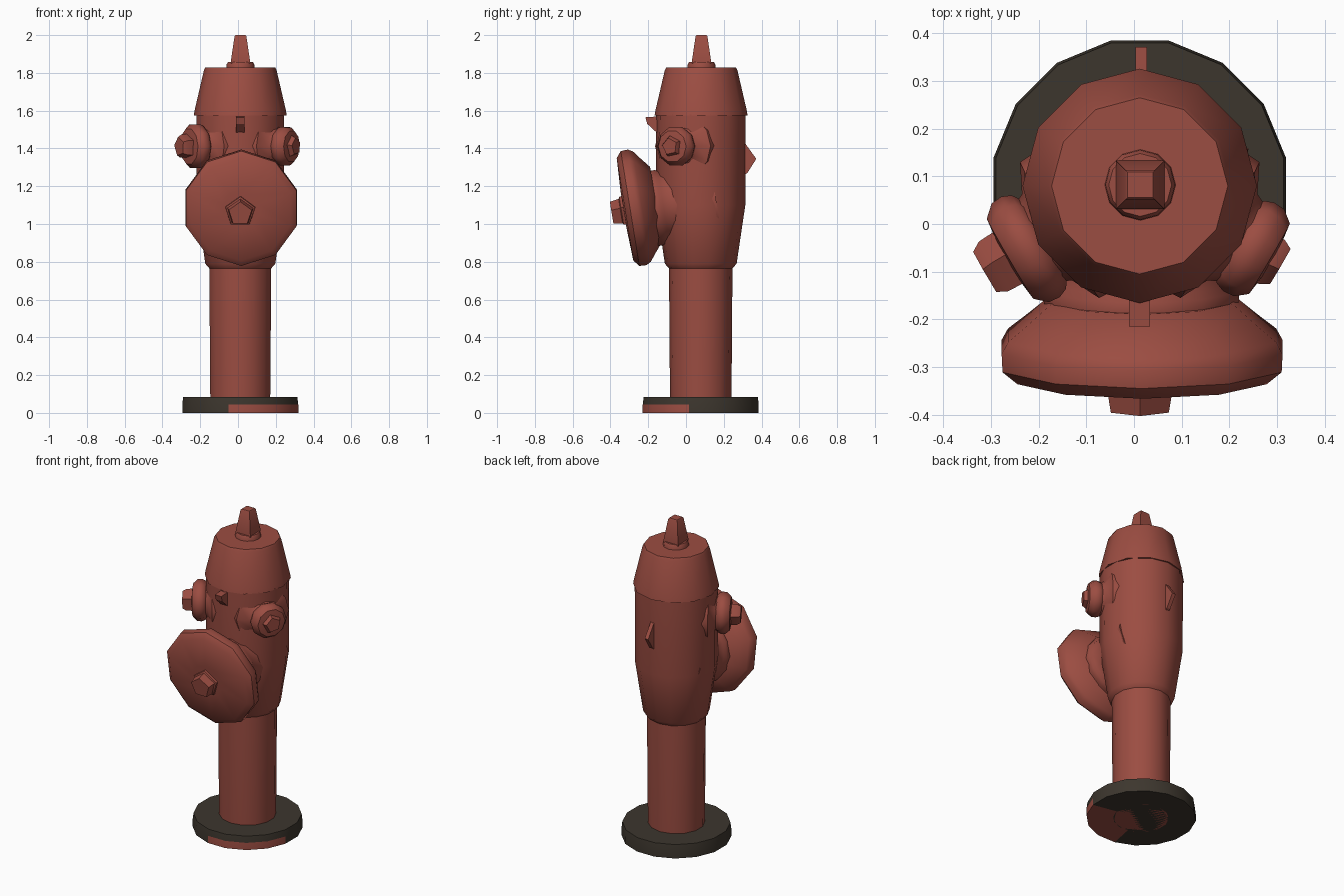
import bpy, bmesh, math
from mathutils import Vector, Matrix

if "Cube" in bpy.data.objects:
    bpy.data.objects.remove(bpy.data.objects["Cube"])

def material(name, rgb):
    m = bpy.data.materials.new(name)
    m.diffuse_color = (*rgb, 1)
    m.use_nodes = True
    m.node_tree.nodes["Principled BSDF"].inputs["Base Color"].default_value = m.diffuse_color
    return m

RED = material("brick_red", (0.33, 0.074, 0.054))
DARK = material("dark_brown", (0.046, 0.037, 0.027))

def finish(name, bm, mats, angle):
    bmesh.ops.remove_doubles(bm, verts=bm.verts, dist=1e-5)
    bmesh.ops.recalc_face_normals(bm, faces=bm.faces)
    me = bpy.data.meshes.new(name)
    bm.to_mesh(me)
    bm.free()
    for m in mats:
        me.materials.append(m)
    me.shade_smooth()
    me.set_sharp_from_angle(angle=math.radians(angle))
    ob = bpy.data.objects.new(name, me)
    bpy.context.collection.objects.link(ob)
    return ob

def lathe(name, profile, origin, axis=(0, 0, 1), sides=12, turn=0.0, mats=(RED,), rule=None, angle=38):
    """Turn (distance along axis, radius) points around an axis."""
    bm = bmesh.new()
    rings = []
    for t, r in profile:
        rings.append([bm.verts.new((r * math.cos(turn + 2 * math.pi * i / sides),
                                    r * math.sin(turn + 2 * math.pi * i / sides), t))
                      for i in range(sides)])
    for a, b in zip(rings, rings[1:]):
        for i in range(sides):
            j = (i + 1) % sides
            bm.faces.new((a[i], a[j], b[j], b[i]))
    for ring in (rings[0], rings[-1]):
        bm.faces.new(ring)
    if rule:
        for f in bm.faces:
            f.material_index = rule(f.calc_center_median())
    rot = Vector(axis).to_track_quat('Z', 'Y').to_matrix().to_4x4() if axis != (0, 0, 1) else Matrix()
    bm.transform(Matrix.Translation(origin) @ rot)
    return finish(name, bm, mats, angle)

def wedge(name, side_points, x, half):
    """Extrude a (y, z) outline across x."""
    bm = bmesh.new()
    f = bm.faces.new([bm.verts.new((x - half, y, z)) for y, z in side_points])
    ext = bmesh.ops.extrude_face_region(bm, geom=[f])
    bmesh.ops.translate(bm, vec=(2 * half, 0, 0),
                        verts=[v for v in ext['geom'] if isinstance(v, bmesh.types.BMVert)])
    return finish(name, bm, (RED,), 20)

CX, CY = 0.012, 0.078

# Base flange: dark, with a red patch low on the front right
def base_colour(c):
    r = math.hypot(c.x, c.y)
    a = math.degrees(math.atan2(c.y, c.x))
    return 1 if r > 0.2 and c.z < 0.04 and -92 < a < -5 else 0
lathe("base_flange", [(0, 0.16), (0, 0.27), (0, 0.313), (0.045, 0.313), (0.085, 0.308), (0.085, 0.1)],
      (CX, CY, 0), sides=16, turn=math.pi / 16, mats=(DARK, RED), rule=base_colour)

# Barrel, flaring to the upper body
lathe("barrel", [(0.0, 0.158), (0.1, 0.163), (0.765, 0.168), (0.79, 0.19), (1.1, 0.236), (1.58, 0.238)],
      (CX, CY, 0), sides=14, turn=math.pi / 14)

# Bonnet and operating nut
lathe("bonnet", [(1.575, 0.246), (1.60, 0.242), (1.815, 0.192), (1.828, 0.185)],
      (CX, CY + 0.002, 0), sides=12, turn=math.pi / 12 + math.pi / 12)
lathe("nut_collar", [(1.82, 0.075), (1.845, 0.073), (1.858, 0.066)], (0.013, 0.082, 0), sides=12)
lathe("operating_nut", [(1.85, 0.072), (1.862, 0.072), (1.995, 0.044), (2.0, 0.038)],
      (0.013, 0.082, 0), sides=4, turn=math.pi / 4)

# Large front outlet: pipe, cap and nut, tilted slightly down
FRONT = (0, -0.987, -0.16)
lathe("front_outlet", [(-0.16, 0.225), (-0.01, 0.215), (0.04, 0.192), (0.12, 0.195), (0.135, 0.205),
                       (0.16, 0.205), (0.20, 0.20)], (0.015, 0.0, 1.11), FRONT, sides=14)
lathe("front_cap", [(0.16, 0.20), (0.205, 0.255), (0.237, 0.296), (0.262, 0.31), (0.30, 0.308),
                    (0.327, 0.275), (0.335, 0.10)], (0.017, 0.0, 1.13), FRONT, sides=10,
      turn=math.pi / 10, angle=42)
lathe("front_cap_nut", [(0.32, 0.086), (0.345, 0.082), (0.35, 0.072), (0.398, 0.064)],
      (0.012, 0.0, 1.118), FRONT, sides=5, turn=0.3)

# Two side outlets, angled forward
for name, s, k in (("left", -1, 1.08), ("right", 1, 0.95)):
    d = (s * 0.86, -0.5, -0.02)
    o = (0.012 + s * 0.095, 0.03, 1.415)
    lathe(name + "_outlet", [(0.0, 0.17), (0.085, 0.165), (0.115, 0.105), (0.15, 0.088)], o, d, sides=12)
    lathe(name + "_cap", [(0.12, 0.085 * k), (0.135, 0.105 * k), (0.155, 0.113 * k), (0.18, 0.111 * k),
                          (0.205, 0.09 * k), (0.21, 0.05 * k)], o, d, sides=10)
    lathe(name + "_cap_nut", [(0.2, 0.062 * k), (0.225 * k, 0.06 * k), (0.245 * k, 0.048 * k)],
          o, d, sides=5, turn=0.5)

# Small lugs under the bonnet in front and on the back seam
wedge("front_lug", [(-0.14, 1.57), (-0.215, 1.565), (-0.205, 1.53), (-0.14, 1.47)], 0.012, 0.022)
wedge("back_lug", [(0.29, 1.46), (0.325, 1.41), (0.372, 1.345), (0.325, 1.27), (0.29, 1.25)], 0.015, 0.012)
